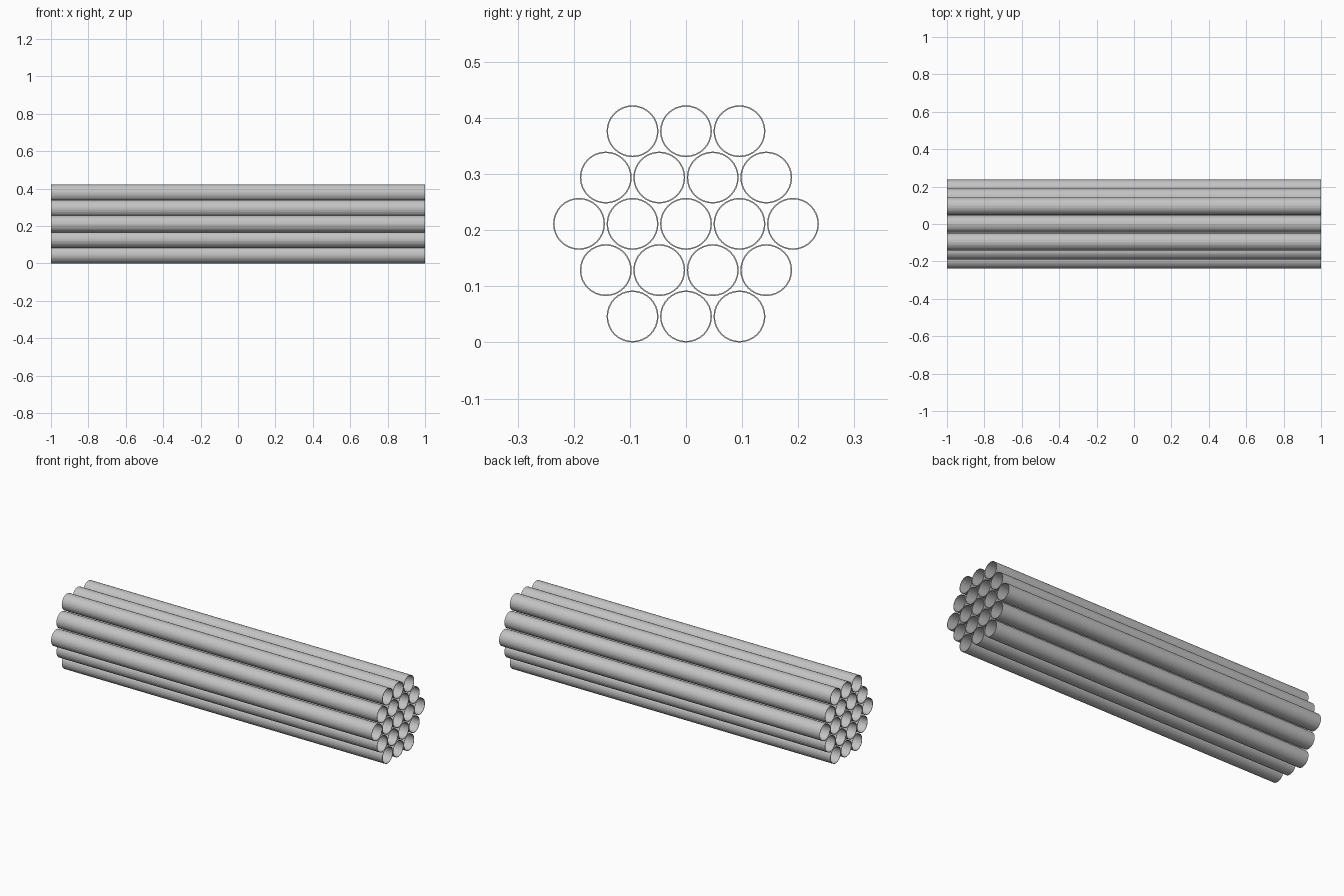
import bpy
import bmesh
import math
from mathutils import Vector

LENGTH = 2.0
PITCH = 0.0953          # spacing between tube centres
OUTER = 0.0462          # tube outer radius
WALL = 0.0024
SIDES = 32
ROW = PITCH * math.sqrt(3) / 2

cube = bpy.data.objects.get("Cube")
if cube:
    bpy.data.objects.remove(cube, do_unlink=True)

steel = bpy.data.materials.new("grey_steel")
steel.use_nodes = True
colour = (0.55, 0.55, 0.55, 1)
steel.diffuse_color = colour
steel.node_tree.nodes["Principled BSDF"].inputs["Base Color"].default_value = colour


def tube_mesh():
    """Open hollow tube along x with a thin wall."""
    bm = bmesh.new()
    profile = [(-LENGTH / 2, OUTER), (LENGTH / 2, OUTER),
               (LENGTH / 2, OUTER - WALL), (-LENGTH / 2, OUTER - WALL)]
    rings = []
    for x, r in profile:
        angles = [2 * math.pi * i / SIDES for i in range(SIDES)]
        rings.append([bm.verts.new(Vector((x, r * math.cos(a), r * math.sin(a))))
                      for a in angles])
    for k, ring in enumerate(rings):
        after = rings[(k + 1) % len(rings)]
        for i in range(SIDES):
            j = (i + 1) % SIDES
            bm.faces.new((ring[i], after[i], after[j], ring[j]))
    bmesh.ops.recalc_face_normals(bm, faces=bm.faces)
    mesh = bpy.data.meshes.new("tube")
    bm.to_mesh(mesh)
    bm.free()
    mesh.materials.append(steel)
    return mesh


# Hexagonal bundle: rows of 3, 4, 5, 4 and 3 tubes
mesh = tube_mesh()
for row in range(-2, 3):
    count = 5 - abs(row)
    for i in range(count):
        tube = bpy.data.objects.new(f"tube_row{row + 3}_{i + 1}", mesh)
        tube.location = (0, (i - (count - 1) / 2) * PITCH, OUTER + (row + 2) * ROW)
        bpy.context.collection.objects.link(tube)
